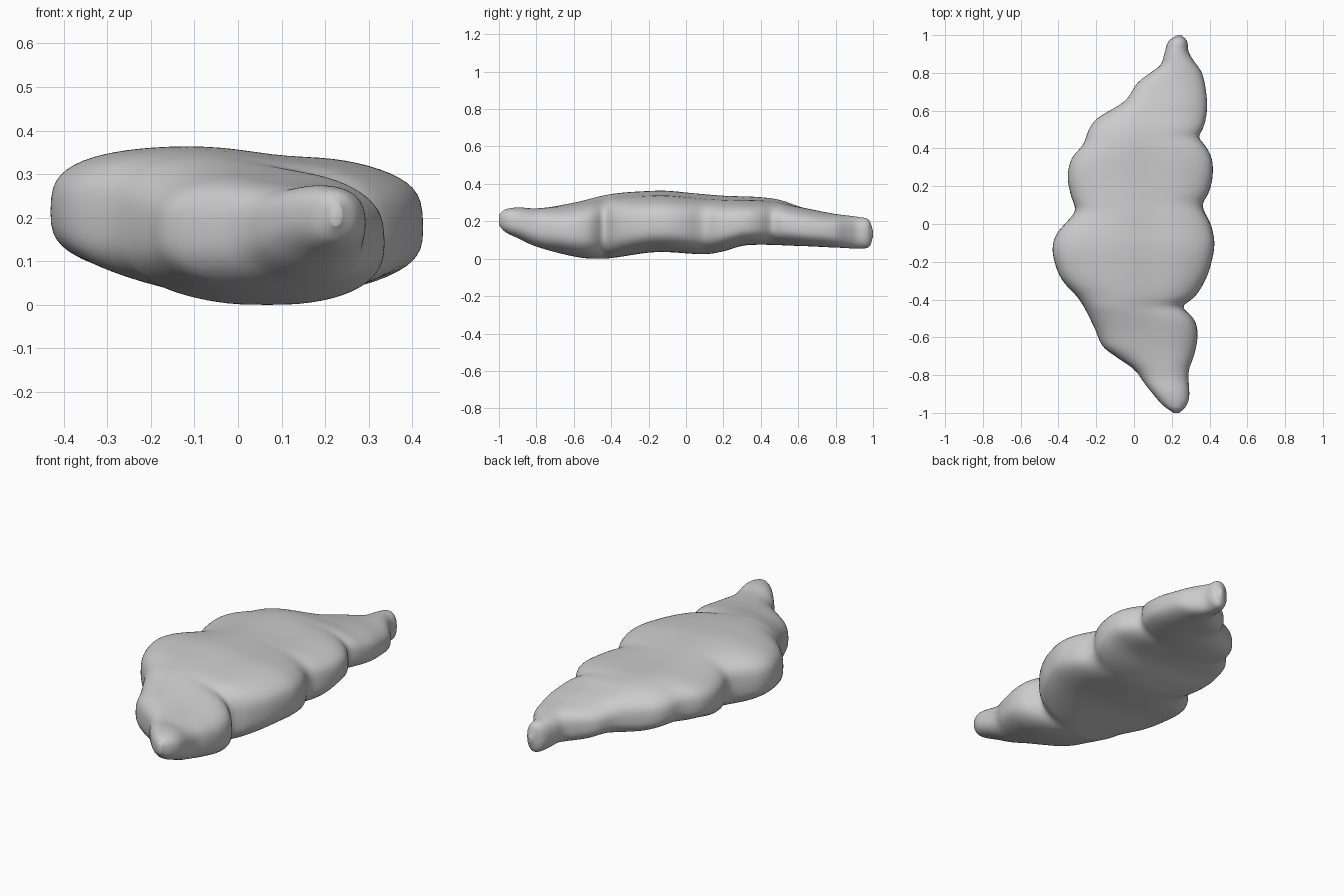
import bpy, bmesh, math

if "Cube" in bpy.data.objects:
    bpy.data.objects.remove(bpy.data.objects["Cube"])

# Profiles as (y, value): right and left outline, top and bottom height
RIGHT = [(-1, .24), (-.97, .272), (-.92, .292), (-.78, .29), (-.7, .317), (-.6, .337), (-.52, .327),
         (-.47, .29), (-.435, .25), (-.4, .31), (-.3, .377), (-.2, .412), (-.1, .427), (0, .407),
         (.1, .362), (.16, .395), (.25, .417), (.35, .412), (.42, .375), (.46, .34), (.5, .365),
         (.6, .387), (.7, .382), (.8, .36), (.86, .32), (.91, .29), (.97, .28), (1, .25)]
LEFT = [(-1, .21), (-.97, .165), (-.93, .125), (-.85, .06), (-.77, .0), (-.7, -.1), (-.65, -.165),
        (-.55, -.21), (-.4, -.29), (-.3, -.38), (-.2, -.422), (-.12, -.432), (-.05, -.41), (.03, -.34),
        (.07, -.31), (.15, -.335), (.25, -.352), (.35, -.33), (.42, -.27), (.5, -.24), (.56, -.195),
        (.65, -.05), (.75, .02), (.81, .1), (.84, .14), (.9, .16), (.97, .185), (1, .23)]
TOP = [(-1, .235), (-.97, .262), (-.9, .275), (-.8, .272), (-.6, .302), (-.4, .345), (-.2, .36),
       (-.1, .361), (0, .352), (.2, .335), (.4, .328), (.5, .315), (.6, .285), (.8, .24), (.93, .222),
       (.98, .205), (1, .15)]
BOTTOM = [(-1, .18), (-.97, .145), (-.9, .11), (-.8, .065), (-.6, .013), (-.48, .0), (-.4, .005),
          (-.2, .035), (-.1, .038), (.1, .027), (.2, .042), (.32, .075), (.6, .07), (.8, .06),
          (.95, .055), (.985, .07), (1, .12)]


def sample(pts, y):
    """Smooth Hermite interpolation through the profile points."""
    i = 0
    while i < len(pts) - 2 and y > pts[i + 1][0]:
        i += 1

    def slope(k):
        a, b = pts[max(k - 1, 0)], pts[min(k + 1, len(pts) - 1)]
        return (b[1] - a[1]) / (b[0] - a[0])
    (y0, v0), (y1, v1) = pts[i], pts[i + 1]
    h = y1 - y0
    t = (y - y0) / h
    return ((2*t**3 - 3*t**2 + 1) * v0 + (t**3 - 2*t**2 + t) * h * slope(i)
            + (3*t**2 - 2*t**3) * v1 + (t**3 - t**2) * h * slope(i + 1))


def spow(v, p):
    return math.copysign(abs(v) ** p, v)


ROWS, SEG = 170, 72
bm = bmesh.new()
rings = []
for r in range(ROWS + 1):
    y = -math.cos(math.pi * r / ROWS)
    xr, xl = sample(RIGHT, y), sample(LEFT, y)
    zt, zb = sample(TOP, y), sample(BOTTOM, y)
    cx, hw, mid = (xr + xl) / 2, (xr - xl) / 2, (zt + zb) / 2
    body = max(0, 1 - y * y)              # tilt fades toward the tips
    boxy = .8 - .25 * body                # middle has a flat top
    ring = []
    for s in range(SEG):
        a = 2 * math.pi * s / SEG
        c, n = math.cos(a), math.sin(a)
        p = boxy if n > 0 else boxy + .15
        u = spow(c, .95)
        edge = mid - body * (.01 + .02 * u)
        z = edge + ((zt if n > 0 else zb) - edge) * abs(n) ** p
        if n > 0:                         # top slopes down to the right, shallow trough
            z -= body * (.022 * u * n + .012 * math.exp(-((cx + hw * u - .1) / .1) ** 2) * n)
        else:                             # keel lies right of centre
            z += body * .025 * u * n
        ring.append(bm.verts.new((cx + hw * u, y, max(z, 0))))
    rings.append(ring)

# Skin the sections and close both tips
for A, B in zip(rings, rings[1:]):
    for s in range(SEG):
        t = (s + 1) % SEG
        bm.faces.new((A[s], A[t], B[t], B[s]))
bm.faces.new(rings[0])
bm.faces.new(rings[-1])
bmesh.ops.recalc_face_normals(bm, faces=bm.faces)
for _ in range(3):
    bmesh.ops.smooth_vert(bm, verts=[v for R in rings[4:-4] for v in R], factor=.5,
                          use_axis_x=True, use_axis_y=True, use_axis_z=True)

mesh = bpy.data.meshes.new("lobed_slab")
bm.to_mesh(mesh)
bm.free()
for f in mesh.polygons:
    f.use_smooth = True
slab = bpy.data.objects.new("lobed_slab", mesh)
bpy.context.collection.objects.link(slab)
